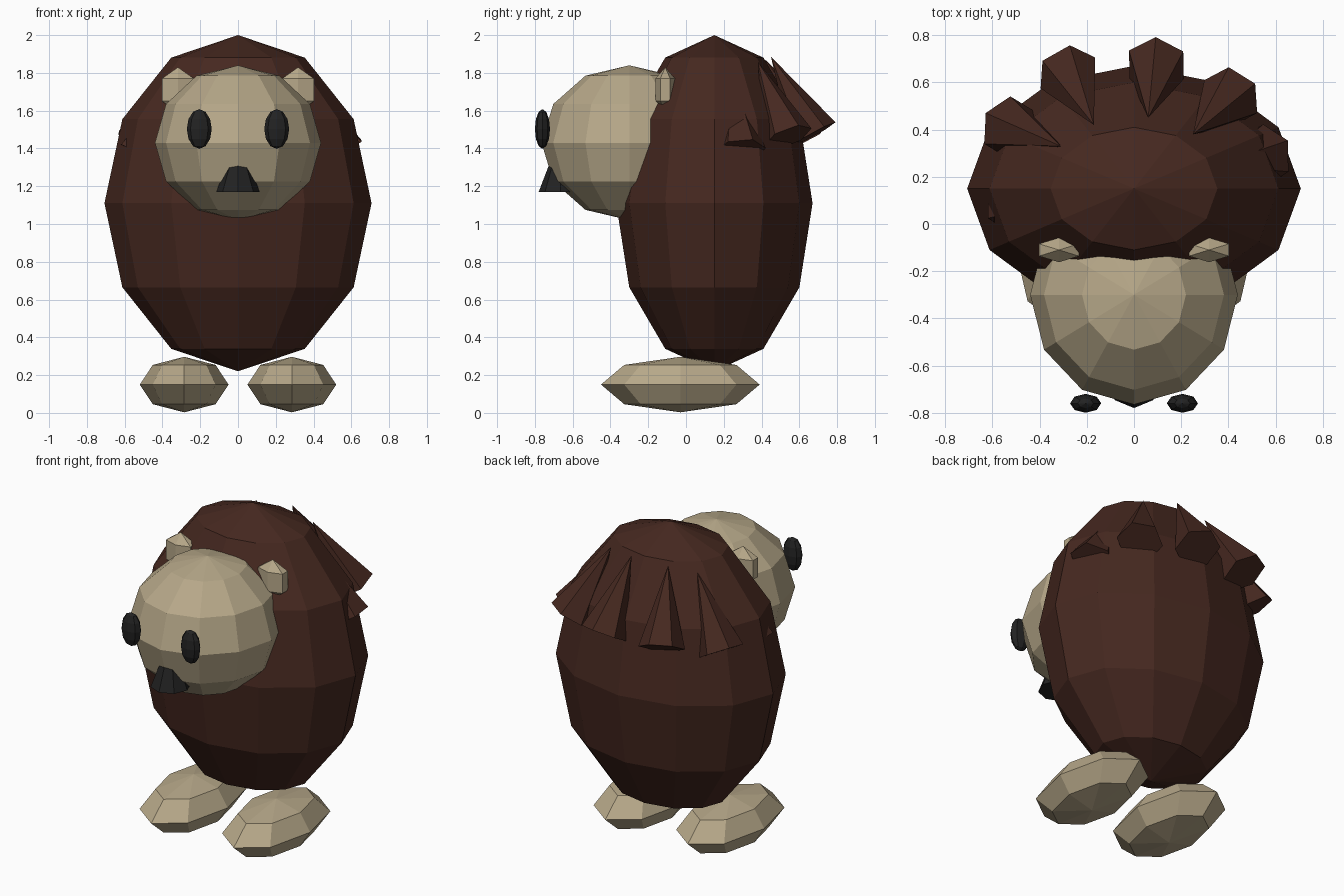
import bpy
import bmesh
from mathutils import Matrix, Vector

if "Cube" in bpy.data.objects:
    bpy.data.objects.remove(bpy.data.objects["Cube"])


def make_material(name, rgb):
    mat = bpy.data.materials.new(name)
    mat.diffuse_color = (*rgb, 1)
    mat.use_nodes = True
    mat.node_tree.nodes["Principled BSDF"].inputs["Base Color"].default_value = mat.diffuse_color
    return mat


fur = make_material("dark_brown", (0.06, 0.021, 0.014))
skin = make_material("tan", (0.47, 0.39, 0.25))
black = make_material("black", (0.016, 0.016, 0.016))


def finish(bm, name, mat):
    mesh = bpy.data.meshes.new(name)
    bm.to_mesh(mesh)
    bm.free()
    mesh.materials.append(mat)
    obj = bpy.data.objects.new(name, mesh)
    bpy.context.collection.objects.link(obj)
    return obj


def ellipsoid(name, centre, radii, segments, rings, mat):
    bm = bmesh.new()
    bmesh.ops.create_uvsphere(bm, u_segments=segments, v_segments=rings, radius=1,
                              matrix=Matrix.LocRotScale(Vector(centre), None, Vector(radii)))
    return finish(bm, name, mat)


def cone(name, base, apex, radius, sides, mat):
    base, apex = Vector(base), Vector(apex)
    axis = apex - base
    turn = Vector((0, 0, 1)).rotation_difference(axis)
    place = Matrix.LocRotScale((base + apex) / 2, turn, None)
    bm = bmesh.new()
    bmesh.ops.create_cone(bm, cap_ends=True, segments=sides, radius1=radius,
                          radius2=0, depth=axis.length, matrix=place)
    bmesh.ops.remove_doubles(bm, verts=bm.verts, dist=1e-4)
    return finish(bm, name, mat)


# Body and head
ellipsoid("body", (0, 0.15, 1.11), (0.707, 0.52, 0.89), 12, 6, fur)
ellipsoid("head", (0, -0.3, 1.43), (0.44, 0.465, 0.41), 12, 6, skin)

# Paired parts
for side, s in (("left", -1), ("right", 1)):
    ellipsoid(f"{side}_foot", (s * 0.285, -0.03, 0.15), (0.235, 0.42, 0.147), 8, 4, skin)
    ellipsoid(f"{side}_ear", (s * 0.318, -0.11, 1.71), (0.113, 0.06, 0.12), 6, 3, skin)
    ellipsoid(f"{side}_eye", (s * 0.205, -0.76, 1.503), (0.066, 0.04, 0.105), 8, 6, black)

# Nose
cone("nose", (0, -0.665, 1.17), (0, -0.665, 1.47), 0.115, 8, black)

# Hair tufts: open ends flare out, tips sit on the crown
tufts = [
    ((0.095, 0.675, 1.475), (0.06, 0.45, 1.885)),
    ((0.41, 0.54, 1.46), (0.25, 0.38, 1.86)),
    ((-0.28, 0.64, 1.47), (-0.17, 0.42, 1.87)),
    ((-0.53, 0.41, 1.43), (-0.31, 0.33, 1.83)),
    ((0.55, 0.29, 1.39), (0.35, 0.25, 1.79)),
    ((-0.515, 0.09, 1.37), (-0.32, 0.1, 1.78)),
]
for i, (base, tip) in enumerate(tufts):
    cone(f"hair_tuft_{i + 1}", base, tip, 0.133, 6, fur)
